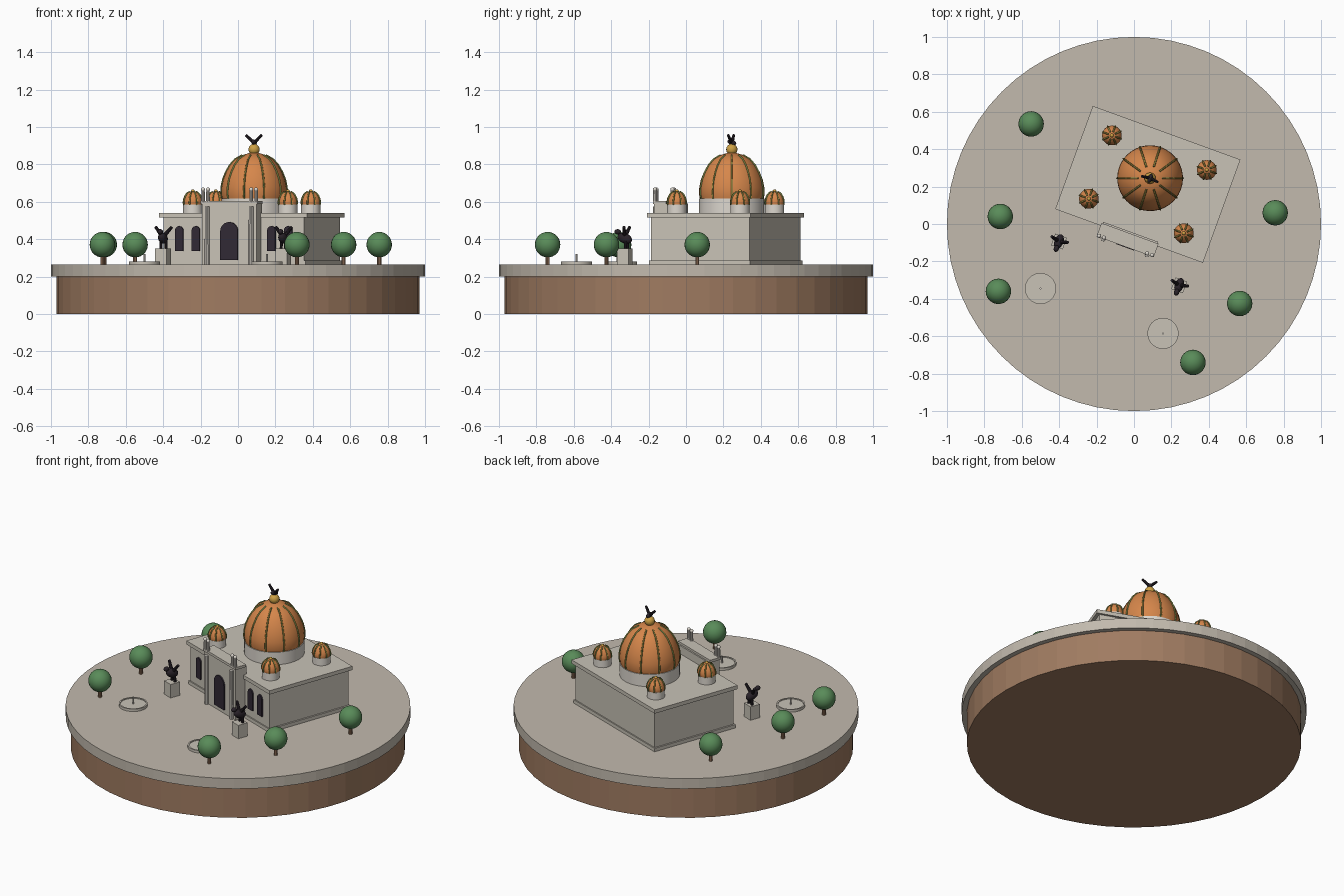
import bpy, bmesh
from math import sin, cos, pi, radians
from mathutils import Vector, Matrix

old = bpy.data.objects.get("Cube")
if old:
    bpy.data.objects.remove(old)


def material(name, rgb):
    m = bpy.data.materials.new(name)
    m.use_nodes = True
    m.diffuse_color = (*rgb, 1)
    node = next(n for n in m.node_tree.nodes if n.type == 'BSDF_PRINCIPLED')
    node.inputs["Base Color"].default_value = (*rgb, 1)
    return m


PAVING = material("paving stone", (.54, .49, .42))
EARTH = material("earth", (.35, .2, .12))
WALL = material("wall stone", (.58, .54, .47))
PALE = material("pale stone", (.72, .68, .62))
DARK = material("dark opening", (.03, .022, .035))
BRONZE = material("dark bronze", (.022, .016, .022))
ORANGE = material("orange tile", (.67, .24, .07))
GOLD = material("gold", (.62, .36, .06))
LEAF = material("leaf green", (.1, .26, .1))
RIB = material("green rib", (.14, .22, .06))

GROUND = 0.265
TURN = Matrix.Translation((.074, .212, 0)) @ Matrix.Rotation(radians(-20), 4, 'Z')


def finish(name, bm, mat, matrix=None, smooth=False):
    bmesh.ops.recalc_face_normals(bm, faces=bm.faces)
    me = bpy.data.meshes.new(name)
    bm.to_mesh(me)
    bm.free()
    me.materials.append(mat)
    ob = bpy.data.objects.new(name, me)
    bpy.context.collection.objects.link(ob)
    if matrix:
        ob.matrix_world = matrix
    if smooth:
        bpy.ops.object.select_all(action='DESELECT')
        ob.select_set(True)
        bpy.context.view_layer.objects.active = ob
        bpy.ops.object.shade_smooth_by_angle(angle=radians(35))
    return ob


def box(name, mat, center, size, matrix=TURN):
    bm = bmesh.new()
    bmesh.ops.create_cube(bm, size=1, matrix=Matrix.Translation(center) @ Matrix.Diagonal((*size, 1)))
    return finish(name, bm, mat, matrix)


def lathe(name, mat, x, y, profile, sides=32, matrix=None, smooth=True):
    """Turn a list of (radius, height) points around a vertical axis."""
    bm = bmesh.new()
    vs = [bm.verts.new((x + r, y, z)) for r, z in profile]
    edges = [bm.edges.new(p) for p in zip(vs, vs[1:])]
    bmesh.ops.spin(bm, geom=vs + edges, cent=(x, y, 0), axis=(0, 0, 1), angle=2 * pi, steps=sides)
    bmesh.ops.remove_doubles(bm, verts=bm.verts, dist=1e-5)
    return finish(name, bm, mat, matrix, smooth)


def disc(name, mat, x, y, r, z0, z1, sides=32, matrix=None, smooth=True):
    return lathe(name, mat, x, y, [(0, z0), (r, z0), (r, z1), (0, z1)], sides, matrix, smooth)


def ball(name, mat, center, radii, matrix=None, tilt=0):
    bm = bmesh.new()
    m = Matrix.Translation(center) @ Matrix.Rotation(tilt, 4, 'X') @ Matrix.Diagonal((*radii, 1))
    bmesh.ops.create_uvsphere(bm, u_segments=24, v_segments=14, radius=1, matrix=m)
    return finish(name, bm, mat, matrix, True)


def rod(name, mat, a, b, r0, r1, matrix=TURN):
    a, b = Vector(a), Vector(b)
    bm = bmesh.new()
    m = Matrix.Translation((a + b) / 2) @ (b - a).to_track_quat('Z', 'Y').to_matrix().to_4x4()
    bmesh.ops.create_cone(bm, cap_ends=True, segments=10, radius1=r0, radius2=r1, depth=(b - a).length, matrix=m)
    return finish(name, bm, mat, matrix, True)


def arch(name, u, v, width, z0, z1):
    """Thin round-headed plate facing the front."""
    r = width / 2
    pts = [(u - r, z0), (u + r, z0)]
    pts += [(u + r * cos(pi * i / 12), z1 - r + r * sin(pi * i / 12)) for i in range(13)]
    bm = bmesh.new()
    face = bm.faces.new([bm.verts.new((x, v, z)) for x, z in pts])
    out = bmesh.ops.extrude_face_region(bm, geom=[face])["geom"]
    bmesh.ops.translate(bm, vec=(0, -.008, 0), verts=[g for g in out if isinstance(g, bmesh.types.BMVert)])
    return finish(name, bm, DARK, TURN)


def ribs(name, mat, x, y, profile, count, thick, lift, turn):
    """Curved tubes that follow a dome's outline."""
    cu = bpy.data.curves.new(name, 'CURVE')
    cu.dimensions = '3D'
    cu.bevel_depth = thick
    cu.bevel_resolution = 1
    cu.use_fill_caps = True
    for k in range(count):
        a = 2 * pi * k / count + turn
        sp = cu.splines.new('POLY')
        sp.points.add(len(profile) - 1)
        for p, (r, z) in zip(sp.points, profile):
            p.co = (x + (r + lift) * cos(a), y + (r + lift) * sin(a), z + lift / 2, 1)
    cu.materials.append(mat)
    ob = bpy.data.objects.new(name, cu)
    bpy.context.collection.objects.link(ob)
    ob.matrix_world = TURN
    bpy.ops.object.select_all(action='DESELECT')
    ob.select_set(True)
    bpy.context.view_layer.objects.active = ob
    bpy.ops.object.convert(target='MESH')


def dome(name, u, v, r, z, h, count, thick, turn):
    shape = [(.98, 0), (1.01, .1), (1.0, .25), (.95, .42), (.86, .58), (.74, .73), (.58, .86), (.36, .95), (.18, .99)]
    prof = [(a * r, z + b * h) for a, b in shape]
    lathe(name, ORANGE, u, v, prof + [(0, z + h)], 40, TURN)
    ribs(name + "_green_ribs", RIB, u, v, prof[:-1], count, thick, 0, turn)
    ribs(name + "_gold_ribs", GOLD, u, v, prof[:-1], count, thick * .6, thick * .6, turn)


# Round island
disc("earth_base", EARTH, 0, 0, .97, 0, .2, 48, smooth=False)
disc("plaza", PAVING, 0, 0, 1, .2, GROUND, 64, smooth=False)

# Main hall
box("hall_walls", WALL, (0, 0, .395), (.80, .56, .26))
box("hall_plinth", WALL, (0, 0, .276), (.82, .575, .022))
box("hall_cornice", WALL, (0, 0, .527), (.84, .587, .024))

# Entrance block with columns and finials
box("entrance_block", WALL, (0, -.31, .428), (.31, .08, .326))
box("entrance_cap", WALL, (0, -.317, .597), (.325, .076, .016))
arch("entrance_door", 0, -.35, .1, .29, .492)
for s in (-1, 1):
    rod("entrance_column", PALE, (s * .125, -.356, GROUND), (s * .125, -.356, .575), .013, .012)
    for d in (-.014, .014):
        u = s * .137 + d
        rod("finial_post", PALE, (u, -.348, .6), (u, -.348, .665), .01, .009)
        ball("finial_ball", PALE, (u, -.348, .666), (.011, .011, .011), TURN)
    for u in (.215, .31):
        arch("window", s * u, -.28, .046, .337, .47)

# Large dome with gold ball and bird
disc("dome_drum", PALE, 0, .035, .175, .535, .617, 40, TURN)
dome("main_dome", 0, .035, .174, .617, .245, 10, .005, radians(20))
ball("dome_ball", GOLD, (0, .035, .88), (.03, .03, .03), TURN)
ball("bird_body", BRONZE, (0, .035, .918), (.013, .026, .014), TURN, -.3)
for s in (-1, 1):
    rod("bird_wing", BRONZE, (0, .035, .915), (s * .045, .03, .957), .01, .007)

# Four corner domes
for s in (-1, 1):
    for t in (-1, 1):
        disc("corner_drum", PALE, s * .27, t * .18, .052, .535, .585, 24, TURN)
        dome("corner_dome", s * .27, t * .18, .052, .585, .072, 8, .0045, 0)
        ball("corner_ball", GOLD, (s * .27, t * .18, .657), (.01, .01, .01), TURN)

# Winged bronzes on pedestals
for s in (-1, 1):
    u, v = s * .342, -.45
    box("pedestal", WALL, (u, v, .308), (.066, .066, .086))
    ball("statue_body", BRONZE, (u, v, .405), (.024, .042, .027), TURN, -.35)
    ball("statue_head", BRONZE, (u, v - .04, .44), (.014, .018, .014), TURN)
    for t in (-1, 1):
        rod("statue_wing", BRONZE, (u, v, .41), (u + t * .046, v + .012, .466), .012, .008)
        rod("statue_leg", BRONZE, (u + t * .013, v + .01, .4), (u + t * .015, v + .01, .35), .009, .008)

# Fountains
for x, y in ((-.5, -.345), (.155, -.585)):
    basin = [(0, GROUND), (.083, GROUND), (.083, .281), (.074, .281), (.074, .276), (0, .276)]
    lathe("fountain_basin", WALL, x, y, basin, 40)
    disc("fountain_jet", PALE, x, y, .005, .27, .32, 10)

# Trees
for x, y in ((-.55, .535), (-.715, .04), (-.725, -.36), (.755, .06), (.565, -.425), (.315, -.74)):
    disc("tree_trunk", EARTH, x, y, .011, GROUND, .33, 10)
    ball("tree_crown", LEAF, (x, y, .371), (.068, .068, .068))
